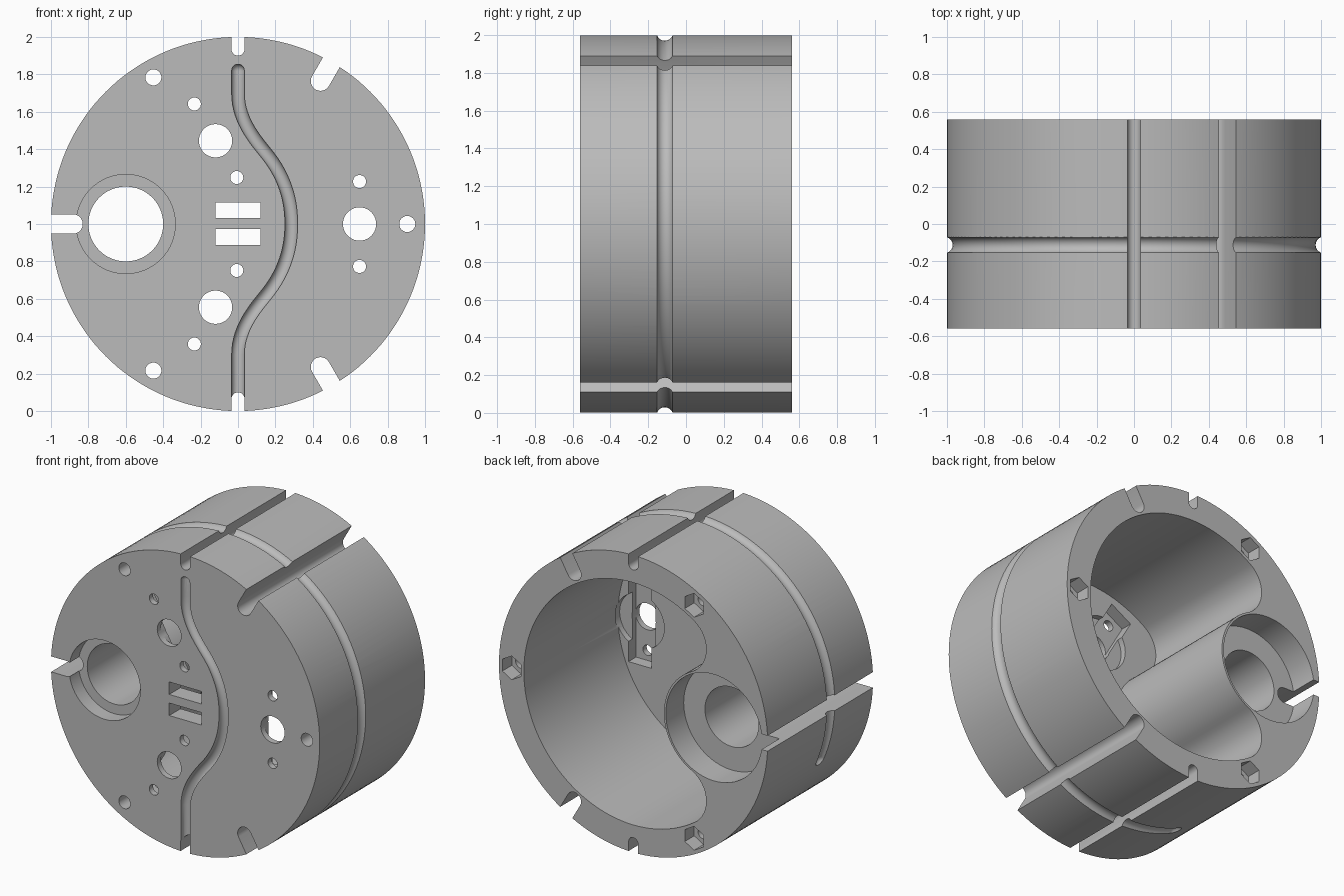
import bpy, bmesh
from math import sin, cos, pi, radians, sqrt, atan2, acos
from mathutils import Vector, Matrix
from mathutils.geometry import interpolate_bezier

cube = bpy.data.objects.get("Cube")
if cube:
    bpy.data.objects.remove(cube)

FRONT, BACK, FLOOR = -0.56, 0.56, -0.44
OUT = 0.1                       # overshoot of the cutters
CENTRE = Vector((0, 0, 1))

grey = bpy.data.materials.new("matt grey")
grey.use_nodes = True
COLOUR = (0.5, 0.5, 0.5, 1)
grey.diffuse_color = COLOUR
grey.node_tree.nodes["Principled BSDF"].inputs["Base Color"].default_value = COLOUR


def finish(bm, name):
    bmesh.ops.recalc_face_normals(bm, faces=bm.faces)
    mesh = bpy.data.meshes.new(name)
    bm.to_mesh(mesh)
    bm.free()
    mesh.materials.append(grey)
    ob = bpy.data.objects.new(name, mesh)
    bpy.context.collection.objects.link(ob)
    return ob


def arc(cx, cz, r, a0, a1, n):
    return [(cx + r * cos(a0 + (a1 - a0) * i / n), cz + r * sin(a0 + (a1 - a0) * i / n))
            for i in range(n + 1)]


def circle(cx, cz, r, n=32, start=0.0):
    return arc(cx, cz, r, start, start + 2 * pi, n)[:-1]


def turned(points, angle, cx=0, cz=0):
    c, s = cos(angle), sin(angle)
    return [(cx + x * c - z * s, cz + x * s + z * c) for x, z in points]


def prism(name, outline, y0, y1):
    bm = bmesh.new()
    face = bm.faces.new([bm.verts.new((x, y0, z + 1)) for x, z in outline])
    new = bmesh.ops.extrude_face_region(bm, geom=[face])["geom"]
    bmesh.ops.translate(bm, vec=(0, y1 - y0, 0),
                        verts=[v for v in new if isinstance(v, bmesh.types.BMVert)])
    return finish(bm, name)


def tube(name, path, r, n=20):
    """Round sweep along a path, frame kept steady by the y axis."""
    bm = bmesh.new()
    rings = []
    for i, p in enumerate(path):
        t = (path[min(i + 1, len(path) - 1)] - path[max(i - 1, 0)]).normalized()
        y = Vector((0, 1, 0))
        side = t.cross(y).normalized()
        rings.append([bm.verts.new(CENTRE + p + r * (side * cos(2 * pi * k / n) + y * sin(2 * pi * k / n)))
                      for k in range(n)])
    for a, b in zip(rings, rings[1:]):
        for k in range(n):
            bm.faces.new((a[k], a[(k + 1) % n], b[(k + 1) % n], b[k]))
    bm.faces.new(rings[0])
    bm.faces.new(rings[-1])
    return finish(bm, name)


def ball(name, p, r):
    bm = bmesh.new()
    bmesh.ops.create_uvsphere(bm, u_segments=24, v_segments=13, radius=r,
                              matrix=Matrix.Translation(CENTRE + p))
    return finish(bm, name)


body = prism("drum_housing", circle(0, 0, 1, 144), FRONT, BACK)
cutters = []


def cut(outline, y0=FRONT - OUT, y1=BACK + OUT):
    cutters.append(prism("cutter", outline, y0, y1))


# Rear cavity, wrapping around the bearing boss with filleted corners
R, BOSS_X, BOSS_R, FIL = 0.815, -0.6, 0.372, 0.2
d0, d1 = R - FIL, BOSS_R + FIL
fx = -(BOSS_X ** 2 + d0 ** 2 - d1 ** 2) / (2 * -BOSS_X)
fz = sqrt(d0 ** 2 - fx ** 2)
a_out = atan2(fz, fx)
a_boss = atan2(fz, fx - BOSS_X)
cavity = (arc(0, 0, R, -a_out, a_out, 80)
          + arc(fx, fz, FIL, a_out, a_boss + pi, 16)[1:]
          + arc(BOSS_X, 0, BOSS_R, a_boss, -a_boss, 28)[1:]
          + arc(fx, -fz, FIL, pi - a_boss, 2 * pi - a_out, 16)[1:-1])
cut(cavity, FLOOR)

# Shaft bore with a counterbore at each end
cut(circle(BOSS_X, 0, 0.2, 64))
cut(circle(BOSS_X, 0, 0.265, 64), y1=FRONT + 0.1)
cut(circle(BOSS_X, 0, 0.358, 72), BACK - 0.19)

# Rim notches: three wide, two narrow
def notch(angle, half, bottom):
    shape = arc(bottom + half, 0, half, pi / 2, 3 * pi / 2, 12) + [(1.2, -half), (1.2, half)]
    cut(turned(shape, radians(angle)))


for angle in (60, 180, 300):
    notch(angle, 0.052, 0.83)
for angle in (90, 270):
    notch(angle, 0.035, 0.9)

# Bolt holes with hexagonal nut pockets at the back
for angle in (0, 120, 240):
    x, z = 0.905 * cos(radians(angle)), 0.905 * sin(radians(angle))
    cut(circle(x, z, 0.043, 24))
    cut(circle(x, z, 0.08, 6, pi / 2), BACK - 0.1)

# Three component seats: hole, two screw holes, and stepped recess inside
for x, z, tilt in ((0.65, 0, 0), (-0.12, 0.445, 30), (-0.12, -0.445, -30)):
    t = radians(tilt)
    cut(circle(x, z, 0.089, 40), y1=FLOOR + 0.02)
    for s in (1, -1):
        cut(turned(circle(0, s * 0.227, 0.035, 20), t, x, z), y1=FLOOR + 0.02)
    cut(circle(x, z, 0.18, 48), FLOOR - 0.04, FLOOR + 0.02)
    w, h = 0.086, 0.295
    cut(turned([(-w, -h), (w, -h), (w, h), (-w, h)], t, x, z), FLOOR - 0.08, FLOOR + 0.02)

# Pair of rectangular slots through the front plate
for z in (0.073, -0.069):
    cut([(-0.12, z - 0.042), (0.12, z - 0.042), (0.12, z + 0.042), (-0.12, z + 0.042)],
        y1=FLOOR + 0.02)

# Winding wire groove on the front face
Y = FRONT + 0.012
knots = [((0, 0.7), (0, -1)), ((0.145, 0.385), (0.64, -0.77)), ((0.285, 0), (0, -1))]
half = [Vector((0, Y, 0.82))]
for (p, tp), (q, tq) in zip(knots, knots[1:]):
    p, q = Vector((p[0], Y, p[1])), Vector((q[0], Y, q[1]))
    reach = (q - p).length * 0.36
    half += interpolate_bezier(p, p + Vector((tp[0], 0, tp[1])) * reach,
                               q - Vector((tq[0], 0, tq[1])) * reach, q, 14)[0 if len(half) == 1 else 1:]
path = half + [Vector((p.x, Y, -p.z)) for p in half[-2:0:-1]] + [Vector((0, Y, -0.97))]
cutters.append(tube("cutter", path, 0.036))
cutters.append(ball("cutter", half[0], 0.0361))

# Groove around the outer wall, open over a short stretch at lower right
ring = [Vector((x, -0.112, z)) for x, z in arc(0, 0, 1.015, radians(-115), radians(203), 120)]
cutters.append(tube("cutter", ring, 0.044))
for end in (ring[0], ring[-1]):
    cutters.append(ball("cutter", end, 0.0441))

# Apply every cut, then drop the cutters
for c in cutters:
    c.hide_render = True
    mod = body.modifiers.new("cut", "BOOLEAN")
    mod.operation, mod.solver, mod.object = "DIFFERENCE", "EXACT", c
deps = bpy.context.evaluated_depsgraph_get()
result = bpy.data.meshes.new_from_object(body.evaluated_get(deps))
body.modifiers.clear()
body.data = result
for c in cutters:
    bpy.data.objects.remove(c)

bpy.ops.object.select_all(action="DESELECT")
body.select_set(True)
bpy.context.view_layer.objects.active = body
bpy.ops.object.shade_smooth_by_angle(angle=radians(30))
